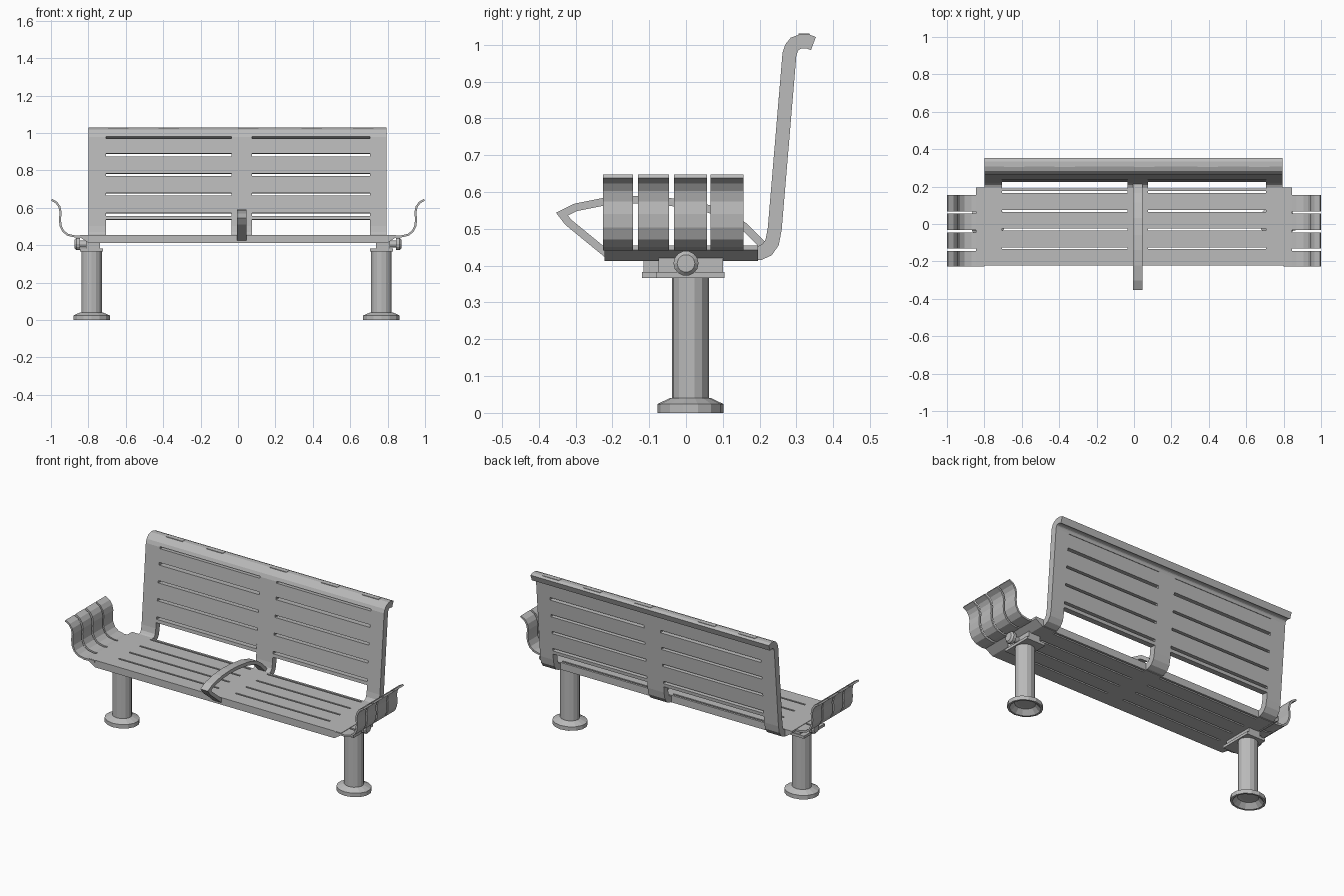
import bpy, bmesh, math
from mathutils import Vector

if "Cube" in bpy.data.objects:
    bpy.data.objects.remove(bpy.data.objects["Cube"])

metal = bpy.data.materials.new("grey_metal")
metal.use_nodes = True
metal.diffuse_color = (0.5, 0.5, 0.5, 1)
metal.node_tree.nodes["Principled BSDF"].inputs["Base Color"].default_value = metal.diffuse_color


def finish(name, bm):
    bmesh.ops.recalc_face_normals(bm, faces=bm.faces)
    mesh = bpy.data.meshes.new(name)
    bm.to_mesh(mesh)
    bm.free()
    mesh.materials.append(metal)
    ob = bpy.data.objects.new(name, mesh)
    bpy.context.collection.objects.link(ob)
    return ob


def place(axis, u, h, z):
    """Point in a section: the section lies across the given axis."""
    return (h, u, z) if axis == "x" else (u, h, z)


def prism(bm, outline, lo, hi, axis):
    """Extrude a closed outline along an axis."""
    a = [bm.verts.new(place(axis, u, lo, z)) for u, z in outline]
    b = [bm.verts.new(place(axis, u, hi, z)) for u, z in outline]
    bm.faces.new(a)
    bm.faces.new(b)
    for i in range(len(a)):
        j = (i + 1) % len(a)
        bm.faces.new((a[i], a[j], b[j], b[i]))


def box(bm, x, y, z):
    prism(bm, [(y[0], z[0]), (y[1], z[0]), (y[1], z[1]), (y[0], z[1])], x[0], x[1], "x")


def ribbon(bm, path, thick, lo, hi, axis):
    """Bent plate following a centre line, with mitred corners."""
    pts = [Vector(p) for p in path]
    rings = []
    for i, p in enumerate(pts):
        d0 = (p - pts[i - 1]).normalized() if i else (pts[1] - p).normalized()
        d1 = (pts[i + 1] - p).normalized() if i < len(pts) - 1 else d0
        t = (d0 + d1).normalized()
        n = Vector((-t.y, t.x)) * (thick / 2 / max(t.dot(d0), 0.3))
        a, b = p + n, p - n
        rings.append([bm.verts.new(place(axis, q.x, h, q.y))
                      for q, h in ((a, lo), (a, hi), (b, hi), (b, lo))])
    for r, s in zip(rings, rings[1:]):
        for k in range(4):
            bm.faces.new((r[k], r[(k + 1) % 4], s[(k + 1) % 4], s[k]))
    bm.faces.new(rings[0])
    bm.faces.new(rings[-1])


def lathe(bm, profile, steps):
    """Revolve (radius, z) points round z, capping both ends."""
    rings = []
    for r, z in profile:
        angles = [2 * math.pi * (i + 0.5) / steps for i in range(steps)]
        rings.append([bm.verts.new((r * math.cos(a), r * math.sin(a), z)) for a in angles])
    for a, b in zip(rings, rings[1:]):
        for i in range(steps):
            j = (i + 1) % steps
            bm.faces.new((a[i], a[j], b[j], b[i]))
    bm.faces.new(rings[0])
    bm.faces.new(rings[-1])


BAYS = [(-0.705, -0.035), (0.075, 0.705)]
SEAT_Z = (0.412, 0.455)

# Seat: slats in both bays, a centre panel and chamfered end panels
bm = bmesh.new()
for bay in BAYS:
    for y in [(-0.222, -0.135), (-0.125, -0.035), (-0.025, 0.065), (0.075, 0.167), (0.177, 0.19)]:
        box(bm, bay, y, SEAT_Z)
box(bm, (-0.035, 0.075), (-0.222, 0.19), SEAT_Z)
for s in (-1, 1):
    end = [(0.705, 0.455), (0.845, 0.455), (0.845, 0.442), (0.8, 0.412), (0.705, 0.412)]
    prism(bm, [(s * x, z) for x, z in end], -0.222, 0.195, "y")
finish("seat", bm)

# Backrest: three curved straps carrying the slats
bend = [(0.17, 0.434), (0.2, 0.434), (0.22, 0.443), (0.234, 0.463), (0.241, 0.5)]
curl = [(0.281, 0.975), (0.287, 0.992), (0.296, 1.003), (0.312, 1.009), (0.33, 1.009), (0.346, 1.003)]
THICK = 0.038


def on_back(z):
    return (0.241 + (z - 0.5) * 0.0842, z)


bm = bmesh.new()
for lo, hi in [(-0.8, -0.705), (-0.035, 0.075), (0.705, 0.793)]:
    ribbon(bm, bend + curl, THICK, lo, hi, "x")
finish("back_straps", bm)

bm = bmesh.new()
for lo, hi in BAYS:
    for z0, z1 in [(0.535, 0.555), (0.57, 0.663), (0.677, 0.768), (0.782, 0.872), (0.888, 0.968)]:
        ribbon(bm, [on_back(z0), on_back(z1)], THICK, lo, hi, "x")
    ribbon(bm, curl, THICK, lo, hi, "x")
finish("back_slats", bm)

# Thin plates along the top rail
bm = bmesh.new()
for x in (-0.64, -0.37, 0.055, 0.395, 0.67):
    box(bm, (x - 0.055, x + 0.055), (0.305, 0.335), (1.024, 1.03))
finish("top_rail_plates", bm)

# End armrests: four curved fingers on each side
finger = [(0.8, 0.449), (0.87, 0.446), (0.91, 0.455), (0.935, 0.475), (0.949, 0.505), (0.952, 0.54),
          (0.948, 0.575), (0.955, 0.605), (0.97, 0.627), (0.997, 0.643)]
for s, side in ((1, "left"), (-1, "right")):
    bm = bmesh.new()
    for y0, y1 in [(-0.226, -0.144), (-0.131, -0.046), (-0.033, 0.057), (0.067, 0.156)]:
        ribbon(bm, [(s * x, z) for x, z in finger], 0.011, y0, y1, "y")
    finish(side + "_armrest", bm)

# Centre armrest: one bent strip
bm = bmesh.new()
loop = [(0.21, 0.455), (0.16, 0.505), (0.11, 0.54), (0.03, 0.563), (-0.06, 0.575), (-0.14, 0.579),
        (-0.22, 0.574), (-0.3, 0.558), (-0.337, 0.54), (-0.32, 0.518), (-0.215, 0.432)]
ribbon(bm, loop, 0.021, -0.005, 0.045, "x")
finish("centre_armrest", bm)

# Legs with flared hollow feet, mounting brackets and end knobs
leg = [(0.045, 0.03), (0.06, 0.028), (0.088, 0.0), (0.1, 0.0), (0.1, 0.024), (0.06, 0.041),
       (0.056, 0.041), (0.056, 0.37)]
for s, side in ((1, "left"), (-1, "right")):
    x = s * 0.775 - 0.008
    bm = bmesh.new()
    lathe(bm, leg, 14)
    ob = finish(side + "_leg", bm)
    ob.location = (x, 0.012, 0)
    ob.scale = (1, 0.9, 1)

    y0, y1 = (-0.08, 0.105) if s > 0 else (-0.12, 0.08)
    bm = bmesh.new()
    box(bm, (x - 0.062, x + 0.062), (y0, y1), (0.366, 0.382))
    box(bm, (x - 0.03, x + 0.045), (y0 + 0.005, y1 - 0.005), (0.382, 0.43))
    finish(side + "_bracket", bm)

    bm = bmesh.new()
    lathe(bm, [(0.018, -0.08), (0.018, 0), (0.034, 0), (0.034, 0.018), (0.024, 0.028)], 14)
    ob = finish(side + "_knob", bm)
    ob.rotation_euler = (0, s * math.pi / 2, 0)
    ob.location = (s * 0.845, 0, 0.406)
